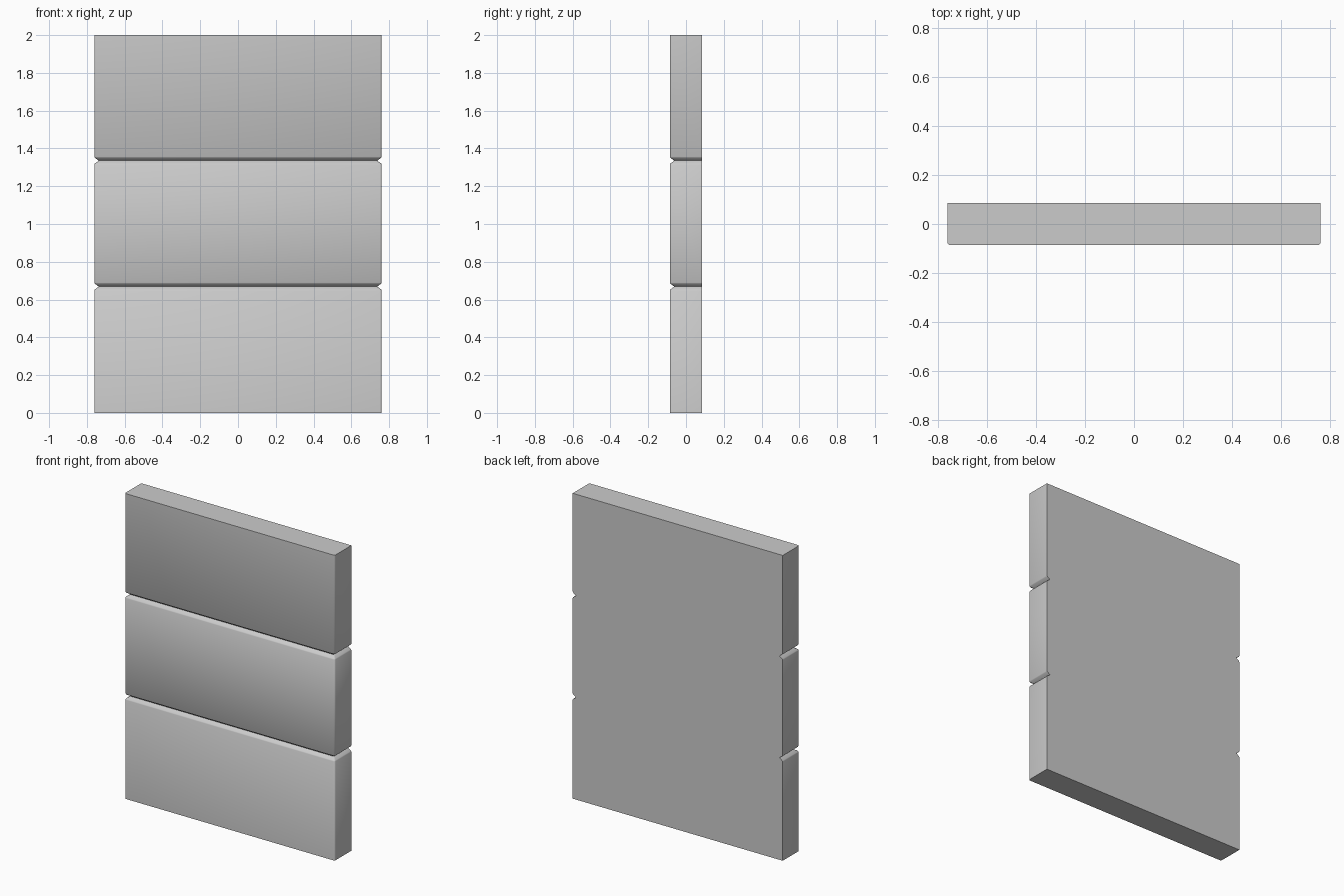
import bpy, bmesh, math

if "Cube" in bpy.data.objects:
    bpy.data.objects.remove(bpy.data.objects["Cube"])

W, T, H = 0.761, 0.086, 2.0      # half width, half thickness, height
C = 0.01                         # rounded front corner radius

# groove profile: (height offset, inset depth)
GROOVE = [(-0.021, 0), (-0.015, 0.003), (-0.004, 0.019), (0, 0.023),
          (0.004, 0.019), (0.015, 0.003), (0.021, 0)]


def outline(d):
    """Plan outline inset by d on the front and both sides, flat at the back."""
    x, y = W - d, -T + d
    arc = [(x - C + C * math.cos(a), y + C - C * math.sin(a))
           for a in (i * math.pi / 6 for i in range(4))]
    right = [(x, T)] + arc
    return right + [(-px, py) for px, py in reversed(right)]


# stacked levels with a groove at each third
levels = [(0, 0)]
for k in (1, 2):
    levels += [(H * k / 3 + 0.002 + dz, d) for dz, d in GROOVE]
levels.append((H, 0))

bm = bmesh.new()
rings = [[bm.verts.new((x, y, z)) for x, y in outline(d)] for z, d in levels]
n = len(rings[0])
for a, b in zip(rings, rings[1:]):
    for i in range(n):
        j = (i + 1) % n
        bm.faces.new((a[i], a[j], b[j], b[i]))
bm.faces.new(rings[0])
bm.faces.new(rings[-1])
bmesh.ops.recalc_face_normals(bm, faces=bm.faces)

mesh = bpy.data.meshes.new("grooved_panel")
bm.to_mesh(mesh)
bm.free()
panel = bpy.data.objects.new("grooved_panel", mesh)
bpy.context.collection.objects.link(panel)
bpy.context.view_layer.objects.active = panel
panel.select_set(True)
bpy.ops.object.shade_smooth_by_angle(angle=math.radians(35))
